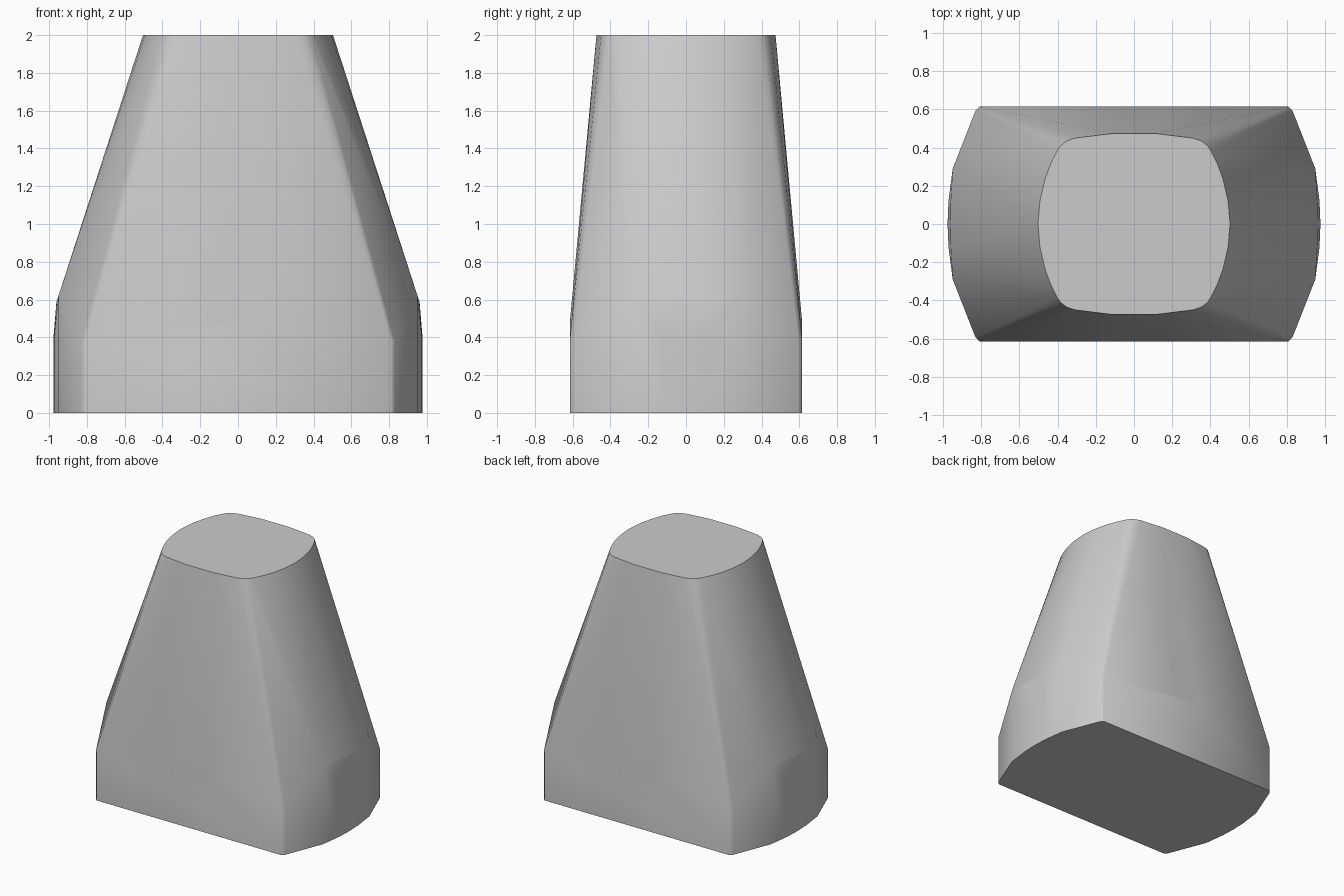
import bpy
import bmesh
import math

cube = bpy.data.objects.get("Cube")
if cube:
    bpy.data.objects.remove(cube, do_unlink=True)

# Single plain grey
grey = bpy.data.materials.new("plain grey")
grey.use_nodes = True
colour = (0.6, 0.6, 0.6, 1)
grey.diffuse_color = colour
grey.node_tree.nodes["Principled BSDF"].inputs["Base Color"].default_value = colour

# One quarter of each outline; the rest is mirrored
base = [(0.977, 0), (0.972, 0.12), (0.95, 0.29), (0.83, 0.595), (0.81, 0.615)]
shoulder = [(0.977, 0, 0.4), (0.972, 0.12, 0.42), (0.962, 0, 0.58), (0.96, 0.12, 0.59),
            (0.95, 0.29, 0.62), (0.83, 0.595, 0.38), (0.81, 0.615, 0.38), (0.12, 0.615, 0.48)]
crown = [(0.503, 0), (0.493, 0.12), (0.466, 0.236), (0.435, 0.32), (0.405, 0.38),
         (0.385, 0.41), (0.356, 0.434), (0.31, 0.45), (0.115, 0.474)]
quarter = [(x, y, 0) for x, y in base] + shoulder + [(x, y, 2) for x, y in crown]
points = {(x * sx, y * sy, z) for x, y, z in quarter for sx in (1, -1) for sy in (1, -1)}

# Tapered body wrapped tightly around the outlines
bm = bmesh.new()
for p in sorted(points):
    bm.verts.new(p)
hull = bmesh.ops.convex_hull(bm, input=bm.verts[:])
spare = {v for v in hull["geom_interior"] + hull["geom_unused"]
         if isinstance(v, bmesh.types.BMVert) and v.is_valid}
bmesh.ops.delete(bm, geom=list(spare), context="VERTS")
bmesh.ops.dissolve_limit(bm, angle_limit=math.radians(0.5), verts=bm.verts[:], edges=bm.edges[:])
bmesh.ops.recalc_face_normals(bm, faces=bm.faces[:])
mesh = bpy.data.meshes.new("tapered_body")
bm.to_mesh(mesh)
bm.free()
mesh.materials.append(grey)
body = bpy.data.objects.new("tapered_body", mesh)
bpy.context.collection.objects.link(body)

# Soft sides with crisp top and bottom rims
bpy.ops.object.select_all(action="DESELECT")
body.select_set(True)
bpy.context.view_layer.objects.active = body
bpy.ops.object.shade_smooth_by_angle(angle=math.radians(50))
